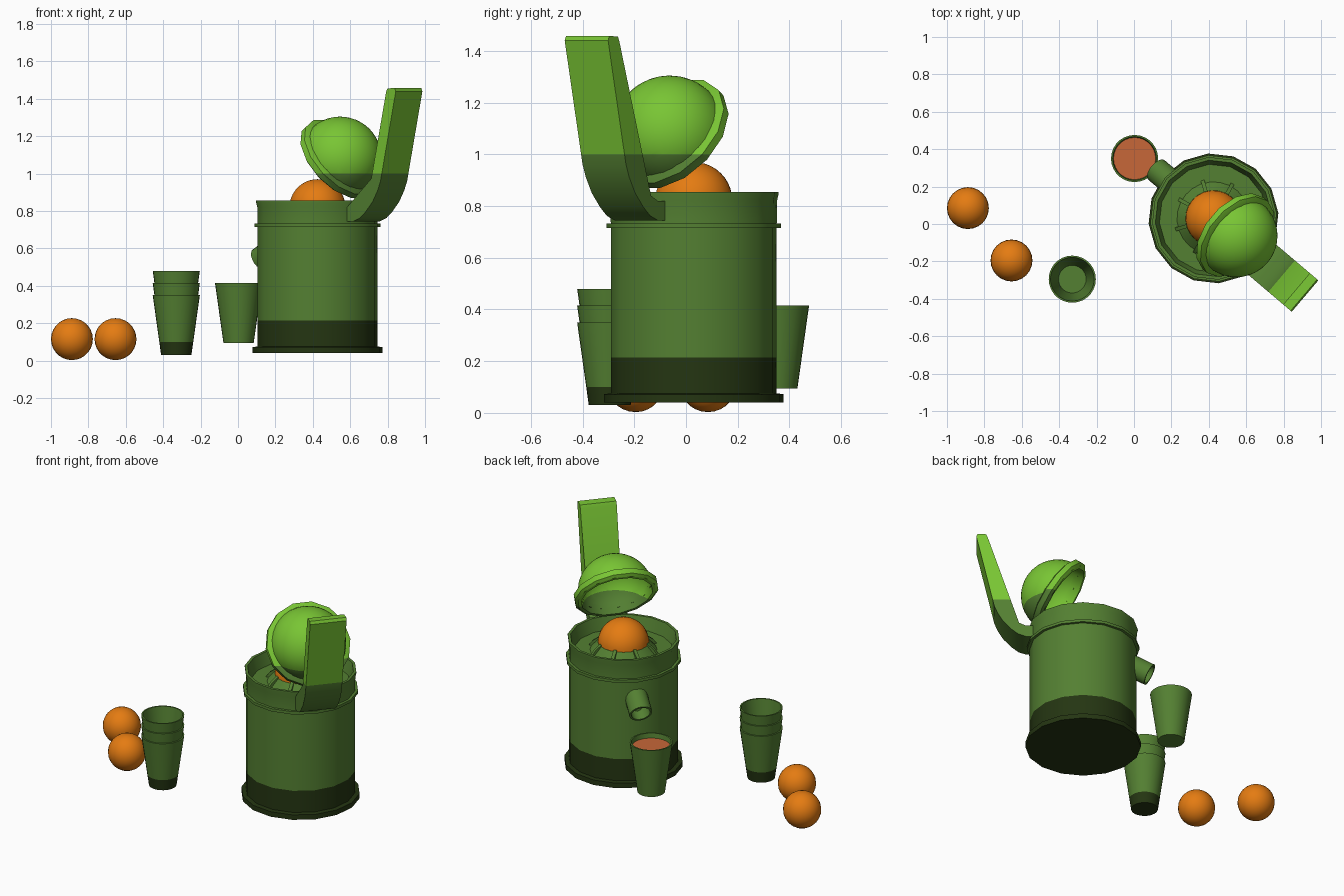
import bpy, bmesh, math
from mathutils import Matrix, Vector

if "Cube" in bpy.data.objects:
    bpy.data.objects.remove(bpy.data.objects["Cube"])


def material(name, rgb):
    m = bpy.data.materials.new(name)
    m.diffuse_color = (*rgb, 1)
    m.use_nodes = True
    m.node_tree.nodes["Principled BSDF"].inputs["Base Color"].default_value = m.diffuse_color
    return m


DARK = material("dark_green", (0.018, 0.036, 0.006))
MID = material("mid_green", (0.088, 0.215, 0.032))
BRIGHT = material("bright_green", (0.19, 0.56, 0.034))
ORANGE = material("orange", (0.78, 0.20, 0.006))
JUICE = material("juice", (0.57, 0.135, 0.04))

CX, CY = 0.425, 0.03                       # axis of the machine
ANG = math.radians(-40.3)                  # direction of the handle
MACHINE = Matrix.Translation((CX, CY, 0)) @ Matrix.Rotation(ANG, 4, 'Z')


def finish(name, bm, mats, levels=(), angle=35):
    """Cut at the given world heights and colour each band in turn."""
    bmesh.ops.remove_doubles(bm, verts=bm.verts, dist=1e-5)
    bmesh.ops.recalc_face_normals(bm, faces=bm.faces)
    for z in levels:
        bmesh.ops.bisect_plane(bm, geom=bm.verts[:] + bm.edges[:] + bm.faces[:],
                               plane_co=(0, 0, z), plane_no=(0, 0, 1))
    for f in bm.faces:
        f.material_index = sum(f.calc_center_median().z > z for z in levels)
    me = bpy.data.meshes.new(name)
    bm.to_mesh(me)
    bm.free()
    for m in mats:
        me.materials.append(m)
    ob = bpy.data.objects.new(name, me)
    bpy.context.collection.objects.link(ob)
    bpy.ops.object.select_all(action='DESELECT')
    ob.select_set(True)
    bpy.context.view_layer.objects.active = ob
    bpy.ops.object.shade_smooth_by_angle(angle=math.radians(angle))
    return ob


def lathe(name, profile, seg, mat, mats, levels=(), closed=False):
    """Turn an (r, z) profile round the local z axis."""
    bm = bmesh.new()
    rings = [[bm.verts.new(mat @ Vector((r * math.cos(2 * math.pi * i / seg),
                                         r * math.sin(2 * math.pi * i / seg), z)))
              for i in range(seg)] for r, z in profile]
    pairs = list(zip(rings, rings[1:]))
    if closed:
        pairs.append((rings[-1], rings[0]))
    for a, b in pairs:
        for i in range(seg):
            j = (i + 1) % seg
            bm.faces.new((a[i], a[j], b[j], b[i]))
    bmesh.ops.dissolve_degenerate(bm, edges=bm.edges, dist=1e-6)
    return finish(name, bm, mats, levels)


def arc(r, z0, a0, a1, n):
    return [(r * math.cos(math.radians(a0 + (a1 - a0) * i / n)),
             z0 + r * math.sin(math.radians(a0 + (a1 - a0) * i / n))) for i in range(n + 1)]


# Machine body, base, flange and bowl
lathe("base_plate", [(0, .04), (.348, .04), (.348, .072), (.32, .076), (0, .076)], 16, MACHINE, [DARK])
lathe("body", [(.322, .07), (.322, .72)], 16, MACHINE, [DARK, MID], [.215])
lathe("flange", [(.31, .715), (.339, .715), (.339, .733), (.31, .733)], 16, MACHINE, [MID], closed=True)
lathe("bowl", [(.322, .73), (.323, .82), (.329, .845), (.329, .855), (.312, .855),
               (.29, .775), (0, .775)], 16, MACHINE, [MID])

# Reamer cone with radial ribs
lathe("reamer", [(.2, .77), (.15, .825), (0, .825)], 24, MACHINE, [MID])
bm = bmesh.new()
for i in range(8):
    rot = MACHINE @ Matrix.Rotation(i * math.pi / 4 + .2, 4, 'Z')
    prof = [(.12, .77), (.215, .77), (.19, .805), (.15, .835), (.12, .835)]
    a, b = [[bm.verts.new(rot @ Vector((r, s, z))) for r, z in prof] for s in (-.01, .01)]
    bm.faces.new(a)
    bm.faces.new(b[::-1])
    for k in range(5):
        bm.faces.new((a[k], b[k], b[(k + 1) % 5], a[(k + 1) % 5]))
finish("reamer_ribs", bm, [MID])

# Half orange on the reamer
lathe("half_orange", [(0, .82)] + arc(.15, .82, 0, 90, 10), 24, MACHINE, [ORANGE])

# Spout, sloping down and away from the handle
tip, root = MACHINE @ Vector((-.40, 0, .54)), MACHINE @ Vector((-.24, 0, .63))
axis = tip - root
length = axis.length
spout = Matrix.Translation(root) @ axis.to_track_quat('Z', 'Y').to_matrix().to_4x4()
lathe("spout", [(0, 0), (.068, 0), (.068, length), (.056, length), (.056, .08), (0, .08)], 20, spout, [MID])

# Press dome: a hollow half ball with a faceted rim
a_dir = Vector((math.cos(ANG), math.sin(ANG), 0))
pole = (a_dir * .81 + Vector((0, 0, .59))).normalized()
dome = Matrix.Translation((.53, -.05, 1.068)) @ pole.to_track_quat('Z', 'Y').to_matrix().to_4x4()
lathe("press_dome", arc(.222, .025, 0, 90, 12) + arc(.207, .025, 90, 0, 12), 32, dome,
      [MID, BRIGHT], [1.0], closed=True)
lathe("press_rim", [(.235, -.012), (.252, 0), (.252, .035), (.218, .05), (.206, .05), (.215, -.012)],
      14, dome, [MID, BRIGHT], [1.0], closed=True)

# Handle: a bent bar; points are (distance from axis, height)
outer = [(.30, .745), (.345, .745), (.39, .762), (.43, .795), (.48, .85), (.515, .91), (.535, .96), (.646, 1.455)]
inner = [(.583, 1.455), (.574, 1.435), (.472, .975), (.45, .92), (.42, .875), (.385, .84), (.345, .82), (.30, .82)]
bm = bmesh.new()
prof = outer[:-1] + [(.642, 1.44), (.634, 1.458)] + inner
n = len(prof)
a, b = [[bm.verts.new(MACHINE @ Vector((d, s, z))) for d, z in prof] for s in (-.11, .11)]
bm.faces.new(a)
bm.faces.new(b[::-1])
for k in range(n):
    bm.faces.new((a[k], b[k], b[(k + 1) % n], a[(k + 1) % n]))
bmesh.ops.triangulate(bm, faces=[f for f in bm.faces if len(f.verts) > 4])
finish("handle", bm, [MID, BRIGHT], [1.0])


# Cups: one under the spout and a stack of three
def cup(name, x, y, z, mats, levels=()):
    lathe(name, [(0, 0), (.081, 0), (.126, .32), (.117, .32), (.074, .012), (0, .012)], 28,
          Matrix.Translation((x, y, z)), mats, levels)


cup("filled_cup", .003, .35, .095, [MID])
lathe("juice_surface", [(0, .385), (.1125, .385), (.1115, .378), (0, .378)], 28,
      Matrix.Translation((.003, .35, 0)), [JUICE])
for i in range(3):
    if i == 0:
        cup("stacked_cup_1", -.33, -.295, .03, [DARK, MID], [.1])
    else:
        cup(f"stacked_cup_{i + 1}", -.33, -.295, .03 + .065 * i, [MID])

# Whole oranges
for i, (x, y) in enumerate([(-.888, .085), (-.655, -.195)]):
    bm = bmesh.new()
    bmesh.ops.create_uvsphere(bm, u_segments=24, v_segments=14, radius=.112,
                              matrix=Matrix.Translation((x, y, .115)))
    finish(f"orange_{i + 1}", bm, [ORANGE])
